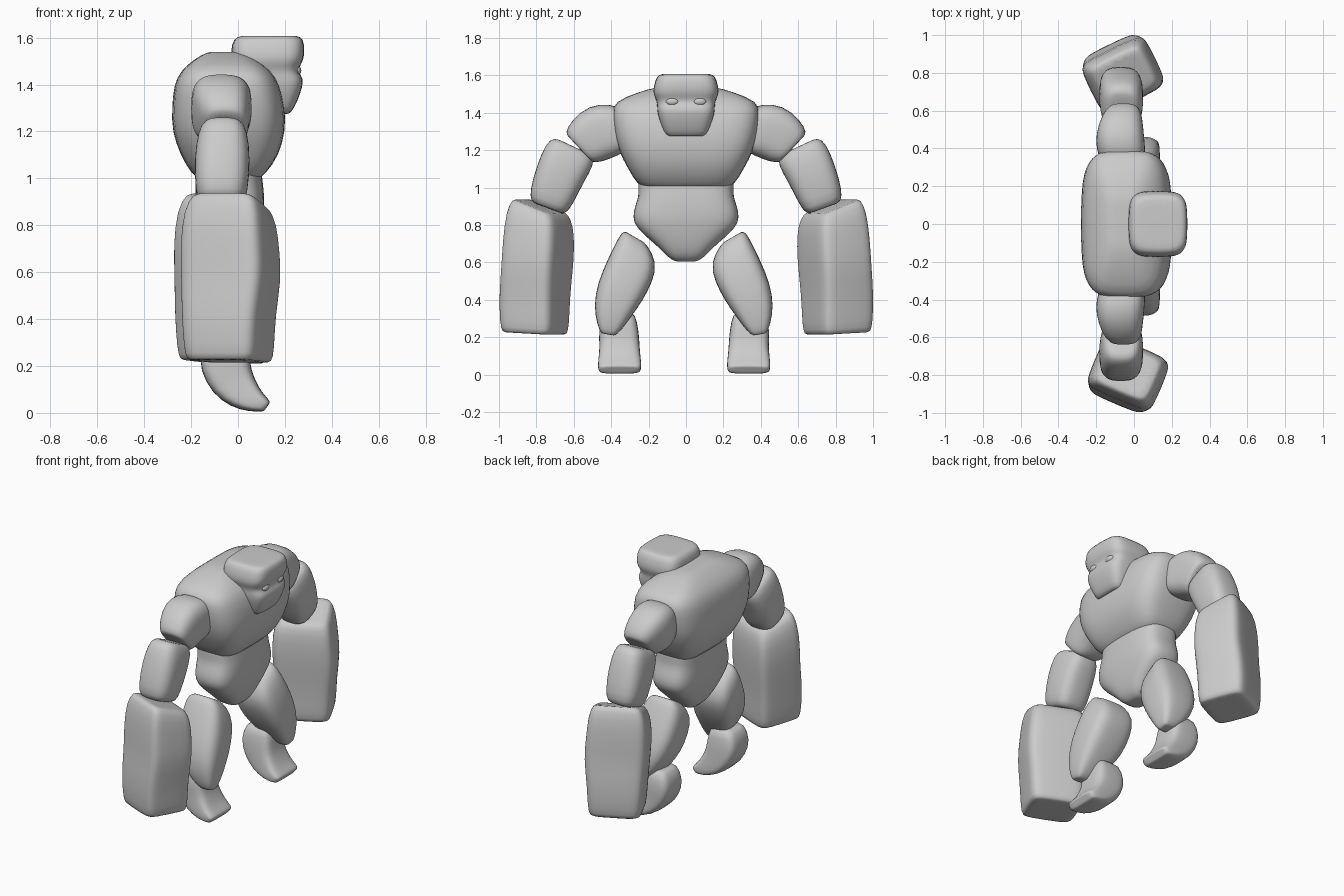
import bpy, bmesh
from math import cos, sin, pi, radians, copysign
from mathutils import Vector, Euler

N = 24


def loft(name, rings, power=3.0, side=1, shift=(0, 0, 0), yaw=0, cap=0.6):
    """Skin rounded-box rings (x, y, z, half x, half y, roll, pitch); side=-1 mirrors in y."""
    bm = bmesh.new()
    rings = [tuple(r) + (0,) * (7 - len(r)) for r in rings]

    def shrink(r):
        return r[:3] + (r[3] * cap, r[4] * cap) + r[5:]
    rings = [shrink(rings[0])] + rings + [shrink(rings[-1])]
    loops = []
    for x, y, z, hx, hy, roll, pitch in rings:
        rot = Euler((radians(roll), radians(pitch), radians(yaw))).to_matrix()
        loop = []
        for i in range(N):
            c, s = cos(2 * pi * i / N), sin(2 * pi * i / N)
            p = Vector((hx * copysign(abs(c) ** (2 / power), c),
                        hy * copysign(abs(s) ** (2 / power), s), 0))
            p = rot @ p + Vector((x, y, z))
            p.y *= side
            loop.append(bm.verts.new(p + Vector(shift)))
        loops.append(loop)
    for a, b in zip(loops, loops[1:]):
        for i in range(N):
            j = (i + 1) % N
            bm.faces.new((a[i], a[j], b[j], b[i]))
    bm.faces.new(loops[0])
    bm.faces.new(loops[-1])
    bmesh.ops.recalc_face_normals(bm, faces=bm.faces)
    for f in bm.faces:
        f.smooth = True
    me = bpy.data.meshes.new(name)
    bm.to_mesh(me)
    bm.free()
    ob = bpy.data.objects.new(name, me)
    bpy.context.collection.objects.link(ob)
    ob.modifiers.new("smooth", 'SUBSURF').levels = 1
    ob.modifiers["smooth"].render_levels = 1
    return ob


# Chest: broad hunched block
loft("chest", [(-.04, 0, .99, .12, .21), (-.04, 0, 1.02, .16, .265),
               (-.035, 0, 1.10, .212, .31), (-.04, 0, 1.20, .243, .365),
               (-.04, 0, 1.30, .243, .388), (-.047, 0, 1.40, .228, .398),
               (-.05, 0, 1.46, .195, .385), (-.055, 0, 1.51, .13, .26),
               (-.06, 0, 1.54, .07, .15)], 3.8)

# Abdomen with a waist roll, tapering to a narrow pelvis
loft("abdomen", [(-.04, 0, 1.08, .14, .26), (-.04, 0, 1.0, .143, .255),
                 (-.035, 0, .95, .146, .255), (-.035, 0, .90, .148, .275),
                 (-.035, 0, .84, .148, .287), (-.035, 0, .79, .14, .27),
                 (-.035, 0, .73, .127, .205), (-.033, 0, .68, .11, .145),
                 (-.03, 0, .63, .085, .10), (-.03, 0, .605, .05, .06)], 3.2)

# Head: z, back x, front x, half width, with recessed eye line
profile = [(1.275, .09, .225, .11), (1.33, .05, .255, .132), (1.39, .01, .275, .152),
           (1.425, 0, .28, .155), (1.452, -.01, .258, .155), (1.48, -.02, .264, .165),
           (1.51, -.03, .284, .18), (1.575, -.03, .284, .165), (1.607, -.005, .27, .148)]
loft("head", [((b + f) / 2, 0, z, (f - b) / 2, w) for z, b, f, w in profile], 4, cap=.75)

for side, tag in ((1, "left"), (-1, "right")):
    # Eye
    bpy.ops.mesh.primitive_uv_sphere_add(segments=20, ring_count=12, radius=1,
                                         location=(.252, side * .073, 1.46))
    eye = bpy.context.object
    eye.name = tag + "_eye"
    eye.scale = (.018, .034, .021)
    bpy.ops.object.shade_smooth()

    # Shoulder boulder
    loft(tag + "_upper_arm", [(-.06, .34, 1.30, .12, .12, 90), (-.07, .40, 1.305, .13, .145, 88),
                              (-.075, .47, 1.295, .128, .155, 72), (-.065, .535, 1.25, .112, .137, 55),
                              (-.055, .573, 1.213, .09, .108, 47)], 3, side, cap=.8)

    # Forearm boulder
    loft(tag + "_forearm", [(-.065, .602, 1.22, .085, .115, 25), (-.065, .62, 1.18, .108, .142, 24),
                            (-.067, .67, 1.08, .12, .134, 20), (-.07, .72, .95, .113, .122, 20),
                            (-.07, .738, .89, .095, .10, 20)], 3, side)

    # Huge block fist, twisted outward and bulging at mid height
    loft(tag + "_fist", [(-.055, .78, .90, .145, .125, 20), (-.06, .782, .84, .178, .15, 16),
                         (-.062, .788, .70, .19, .155, 6), (-.055, .795, .58, .193, .153, 4),
                         (-.068, .81, .42, .175, .157, 3), (-.065, .81, .27, .168, .155, 3),
                         (-.065, .81, .22, .158, .145, 3)],
         5.5, side, (0 if side > 0 else .027, 0, 0), 26 if side > 0 else 23, cap=.87)

    # Thigh ending in a blunt forward knee
    loft(tag + "_thigh", [(-.035, .26, .735, .085, .07, 30), (-.035, .243, .67, .13, .125, 35),
                          (-.02, .285, .56, .148, .135, 27), (-.005, .342, .44, .145, .13, 22),
                          (.02, .38, .34, .118, .105, 15), (.05, .395, .26, .078, .07, 10),
                          (.075, .405, .215, .04, .04, 10)], 3.4, side, (0, -.012, 0))

    # Shin curving into a toe
    loft(tag + "_foot", [(-.05, .35, .33, .085, .09), (-.06, .35, .23, .112, .108),
                         (-.042, .345, .155, .102, .107, 0, -15), (.002, .345, .09, .087, .112, 0, -28),
                         (.056, .345, .05, .06, .117, 0, -42), (.106, .345, .032, .036, .114, 0, -50),
                         (.124, .345, .026, .024, .105, 0, -55)], 4, side, (0, -.01, 0))
